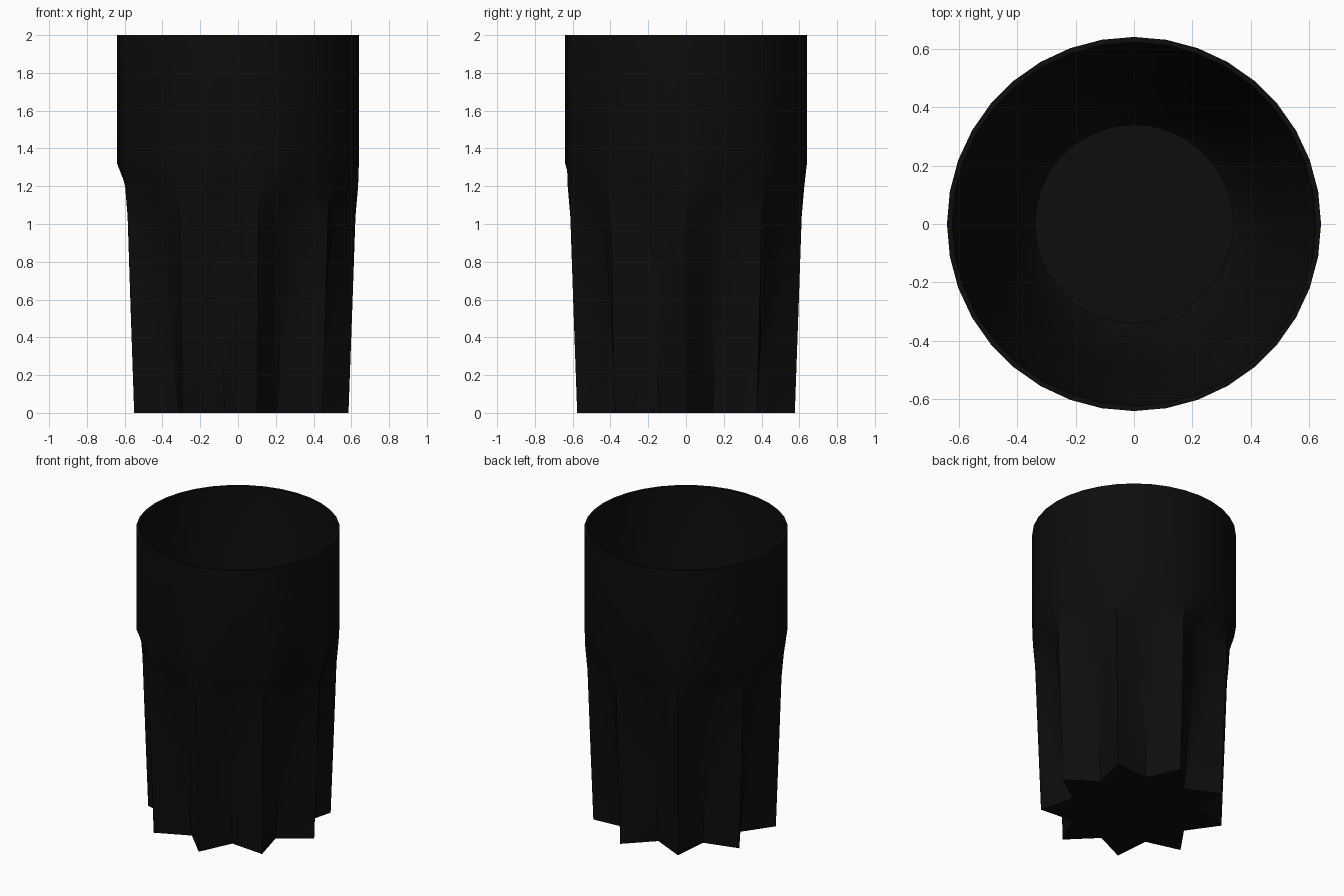
import bpy
import bmesh
from math import cos, sin, radians, pi
from mathutils import Vector

cube = bpy.data.objects.get("Cube")
if cube:
    bpy.data.objects.remove(cube, do_unlink=True)

FLUTES = 9
COLUMNS = FLUTES * 4

black = bpy.data.materials.new("black")
black.use_nodes = True
black.diffuse_color = (0.004, 0.004, 0.004, 1)
black.node_tree.nodes["Principled BSDF"].inputs["Base Color"].default_value = black.diffuse_color


def polar(radius, angle, z):
    return Vector((radius * cos(angle), radius * sin(angle), z))


def ring_points(ridge, groove, z):
    """Star-shaped ring, or a plain circle when both radii agree."""
    half = pi / FLUTES
    points = []
    for i in range(COLUMNS):
        angle = i * 2 * pi / COLUMNS
        step = i % 4
        if ridge == groove or step == 0:
            points.append(polar(ridge, angle, z))
        elif step == 2:
            points.append(polar(groove, angle, z))
        else:
            # halfway along the straight flank between ridge and groove
            side = 1 if step == 1 else -1
            tip = polar(ridge, angle - side * half / 2, z)
            notch = polar(groove, angle + side * half / 2, z)
            points.append((tip + notch) / 2)
    return points


# Outer wall from base to rim, then inner wall down to the floor: ridge, groove, height
outer = [(0.585, 0.41, 0), (0.605, 0.475, 0.55), (0.622, 0.54, 1.04),
         (0.636, 0.59, 1.2), (0.64, 0.64, 1.32), (0.64, 0.64, 2)]
inner = [(0.622, 2), (0.612, 1.4), (0.56, 1.15), (0.495, 0.9),
         (0.40, 0.2), (0.34, 0.12)]

bm = bmesh.new()
rows = [ring_points(*row) for row in outer]
rows += [ring_points(r, r, z) for r, z in inner]
rings = [[bm.verts.new(p) for p in row] for row in rows]
for low, high in zip(rings, rings[1:]):
    for i in range(COLUMNS):
        j = (i + 1) % COLUMNS
        bm.faces.new((low[i], low[j], high[j], high[i]))

# Star-shaped underside and round inner floor
for ring, z in ((rings[0], 0), (rings[-1], 0.12)):
    centre = bm.verts.new((0, 0, z))
    for i in range(COLUMNS):
        bm.faces.new((centre, ring[i], ring[(i + 1) % COLUMNS]))
bmesh.ops.recalc_face_normals(bm, faces=bm.faces)

mesh = bpy.data.meshes.new("fluted_cup")
bm.to_mesh(mesh)
bm.free()
mesh.materials.append(black)
cup = bpy.data.objects.new("fluted_cup", mesh)
bpy.context.collection.objects.link(cup)

# Smooth walls with crisp rim, ridges and base
bpy.ops.object.select_all(action="DESELECT")
cup.select_set(True)
bpy.context.view_layer.objects.active = cup
bpy.ops.object.shade_smooth_by_angle(angle=radians(40))
